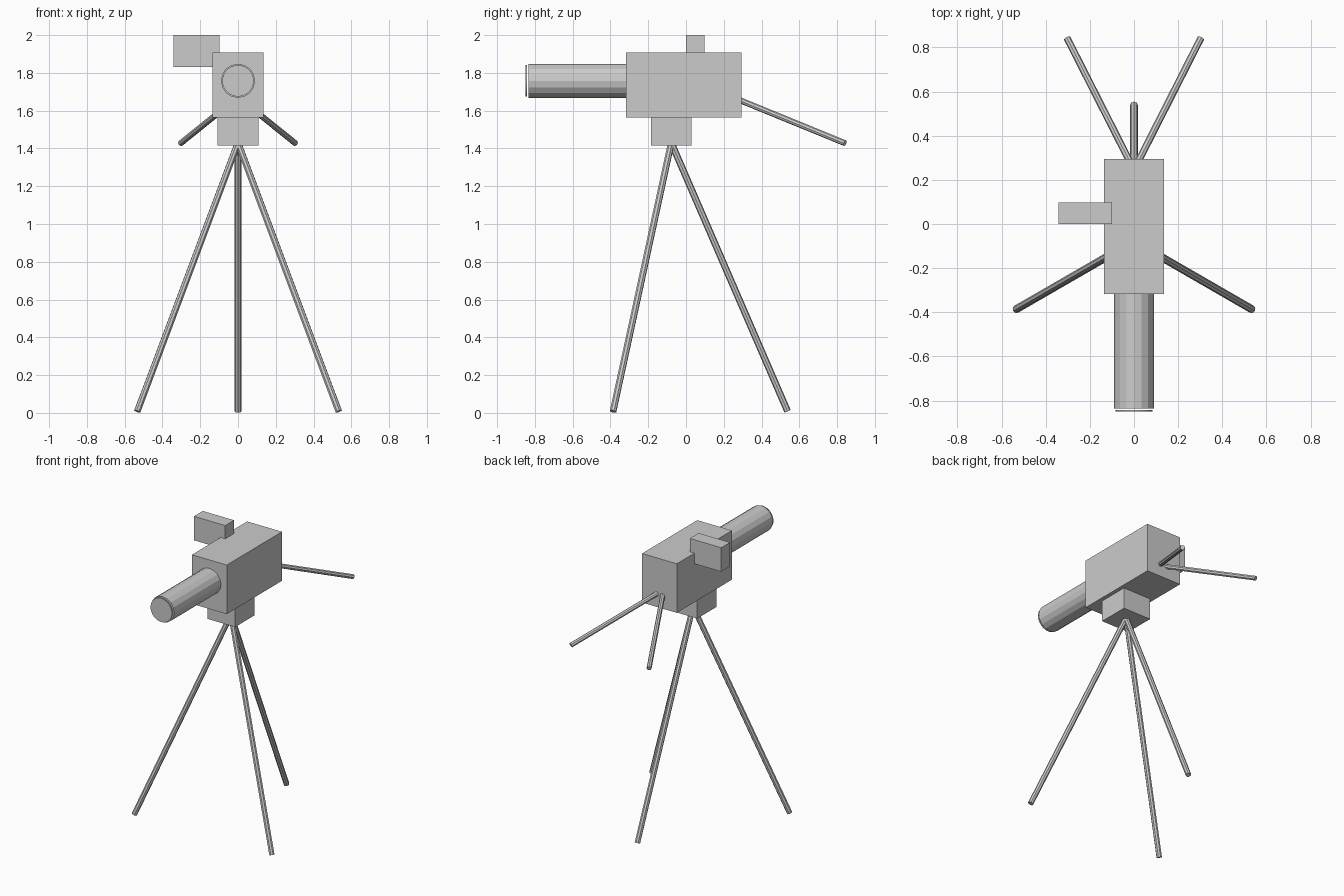
import bpy
from math import sin, cos, radians
from mathutils import Vector

if "Cube" in bpy.data.objects:
    bpy.data.objects.remove(bpy.data.objects["Cube"])


def box(name, lo, hi):
    lo, hi = Vector(lo), Vector(hi)
    bpy.ops.mesh.primitive_cube_add(size=1, location=(lo + hi) / 2)
    ob = bpy.context.object
    ob.name = name
    ob.scale = hi - lo
    bpy.ops.object.transform_apply(location=False, rotation=False, scale=True)
    return ob


def rod(name, a, b, radius, sides):
    a, b = Vector(a), Vector(b)
    bpy.ops.mesh.primitive_cylinder_add(vertices=sides, radius=radius,
                                        depth=(b - a).length, location=(a + b) / 2)
    ob = bpy.context.object
    ob.name = name
    ob.rotation_euler = (b - a).to_track_quat('Z', 'Y').to_euler()
    return ob


# Camera body, tripod mount and side viewfinder
box("camera_body", (-0.135, -0.317, 1.563), (0.135, 0.294, 1.907))
box("tripod_mount", (-0.108, -0.186, 1.415), (0.108, 0.03, 1.563))
box("viewfinder", (-0.342, 0.0, 1.832), (-0.099, 0.098, 2.0))

# Lens barrel with a thin front glass
rod("lens_barrel", (0, -0.3, 1.758), (0, -0.835, 1.758), 0.09, 16)
rod("lens_glass", (0, -0.843, 1.758), (0, -0.85, 1.758), 0.083, 32)

# Three tripod legs spread evenly around the mount
hub_y, spread = -0.078, 0.616
for i, angle in enumerate((90, 210, 330)):
    a = radians(angle)
    foot = (spread * cos(a), hub_y + spread * sin(a), 0.008)
    rod(f"tripod_leg_{i + 1}", (0, hub_y, 1.43), foot, 0.018, 8)

# Two pan handles splayed behind the body
for side, s in (("left", -1), ("right", 1)):
    rod(f"pan_handle_{side}", (0, 0.245, 1.672), (s * 0.303, 0.842, 1.428), 0.016, 8)
